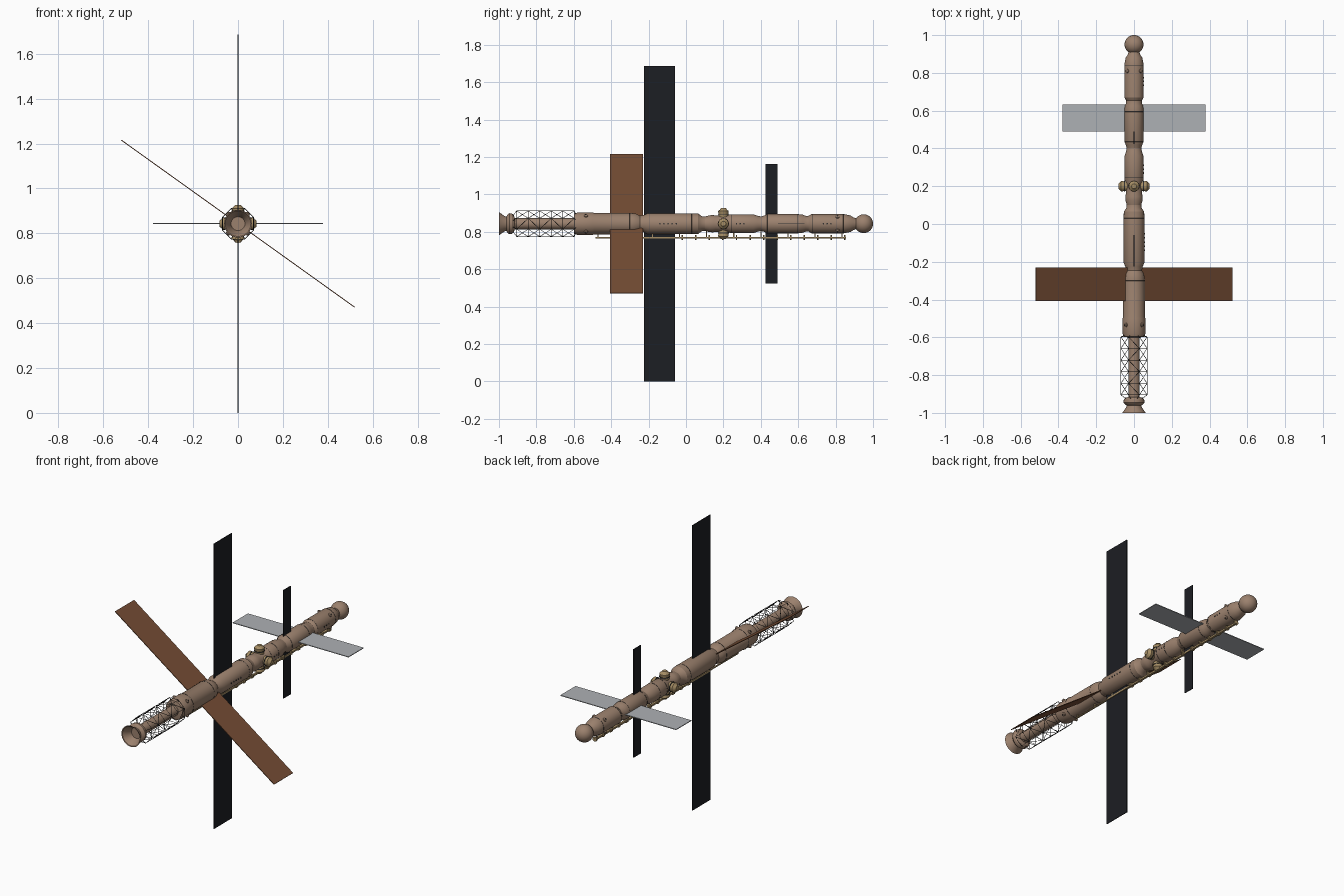
import bpy, bmesh
from math import pi, cos, sin, radians
from mathutils import Vector, Matrix

if "Cube" in bpy.data.objects:
    bpy.data.objects.remove(bpy.data.objects["Cube"])

AX = 0.843  # height of the station axis


def material(name, rgb):
    m = bpy.data.materials.new(name)
    m.diffuse_color = (*rgb, 1)
    m.use_nodes = True
    m.node_tree.nodes["Principled BSDF"].inputs["Base Color"].default_value = m.diffuse_color
    return m


TAN = material("hull tan", (0.33, 0.22, 0.155))
GOLD = material("fitting gold", (0.38, 0.27, 0.13))
BROWN = material("panel brown", (0.18, 0.075, 0.035))
BLACK = material("panel black", (0.012, 0.013, 0.017))
GREY = material("panel grey", (0.42, 0.44, 0.46))
DARK = material("dark trim", (0.03, 0.03, 0.03))


def finish(name, bm, mat, smooth=True):
    bmesh.ops.recalc_face_normals(bm, faces=bm.faces)
    me = bpy.data.meshes.new(name)
    bm.to_mesh(me)
    bm.free()
    ob = bpy.data.objects.new(name, me)
    bpy.context.collection.objects.link(ob)
    me.materials.append(mat)
    if smooth:
        bpy.context.view_layer.objects.active = ob
        ob.select_set(True)
        bpy.ops.object.shade_smooth_by_angle(angle=radians(30))
        ob.select_set(False)
    return ob


def lathe(name, profile, mat, n=40, base=(0, 0, AX), direction=(0, 1, 0)):
    """Revolve (distance along axis, radius) pairs about an axis."""
    bm = bmesh.new()
    rot = Vector((0, 0, 1)).rotation_difference(Vector(direction)).to_matrix()
    rings = []
    for d, r in profile:
        rings.append([bm.verts.new(rot @ Vector((r * cos(2 * pi * i / n), r * sin(2 * pi * i / n), d))
                                   + Vector(base)) for i in range(n)])
    for a, b in zip(rings, rings[1:]):
        for i in range(n):
            j = (i + 1) % n
            bm.faces.new((a[i], a[j], b[j], b[i]))
    bm.faces.new(rings[0])
    bm.faces.new(rings[-1])
    return finish(name, bm, mat)


def box(name, size, center, mat, roll=0):
    bm = bmesh.new()
    bmesh.ops.create_cube(bm, size=1, matrix=Matrix.Translation(center)
                          @ Matrix.Rotation(roll, 4, 'Y') @ Matrix.Diagonal((*size, 1)))
    return finish(name, bm, mat, False)


def wires(name, lines, radius, mat):
    cu = bpy.data.curves.new(name, 'CURVE')
    cu.dimensions = '3D'
    cu.bevel_depth = radius
    cu.bevel_resolution = 0
    for pts, closed in lines:
        sp = cu.splines.new('POLY')
        sp.points.add(len(pts) - 1)
        for p, co in zip(sp.points, pts):
            p.co = (*co, 1)
        sp.use_cyclic_u = closed
    cu.materials.append(mat)
    ob = bpy.data.objects.new(name, cu)
    bpy.context.collection.objects.link(ob)


def ring(y, r, n, turn=0.0):
    return [Vector((r * cos(2 * pi * i / n + turn), y, AX + r * sin(2 * pi * i / n + turn))) for i in range(n)]


# pressurised modules, front to back
lathe("front_module", [(-0.60, 0.035), (-0.595, 0.055), (-0.58, 0.06), (-0.50, 0.06), (-0.49, 0.057),
                       (-0.29, 0.057), (-0.265, 0.053), (-0.245, 0.042)], TAN)
lathe("core_module", [(-0.25, 0.042), (-0.225, 0.046), (-0.205, 0.055), (0.03, 0.055), (0.065, 0.054),
                      (0.085, 0.04), (0.105, 0.038)], TAN)
lathe("node_module", [(0.10, 0.038), (0.125, 0.045), (0.145, 0.046), (0.16, 0.043), (0.22, 0.043),
                      (0.235, 0.05), (0.36, 0.05), (0.385, 0.042), (0.405, 0.038)], TAN)
lathe("science_module", [(0.40, 0.038), (0.42, 0.044), (0.435, 0.051), (0.60, 0.051), (0.625, 0.048),
                         (0.64, 0.042), (0.66, 0.042)], TAN)
lathe("rear_module", [(0.655, 0.042), (0.67, 0.051), (0.845, 0.051), (0.88, 0.044), (0.895, 0.034),
                      (0.92, 0.025)], TAN)
bm = bmesh.new()
bmesh.ops.create_uvsphere(bm, u_segments=32, v_segments=20, radius=0.05,
                          matrix=Matrix.Translation((0, 0.95, AX)))
finish("rear_sphere", bm, TAN)

# spine tube and hollow docking cone at the front
lathe("truss_spine", [(-0.93, 0.03), (-0.59, 0.03)], TAN, 24)
lathe("docking_cone", [(-0.915, 0.028), (-0.92, 0.045), (-0.93, 0.054), (-0.945, 0.056), (-0.955, 0.048),
                       (-0.96, 0.038), (-0.97, 0.041), (-1.0, 0.062), (-0.998, 0.057), (-0.96, 0.033),
                       (-0.95, 0.031)], TAN)

# dark seam lines around the hull
wires("hull_seams", [(ring(y, r, 40), True) for y, r in
                     ((-0.50, 0.06), (-0.30, 0.057), (0.03, 0.0552), (0.245, 0.05), (0.31, 0.05), (0.435, 0.051),
                      (0.595, 0.051), (0.675, 0.051), (0.84, 0.051))], 0.001, DARK)

# octagonal lattice truss around the spine
ys = [-0.905 + 0.0615 * i for i in range(6)]
rings = [ring(y, 0.075, 8, pi / 8) for y in ys]
lines = [(r, True) for r in rings]
lines += [([r[i] for r in rings], False) for i in range(8)]
for k in range(5):
    for i in range(8):
        j = (i + 1) % 8
        a, b = (i, j) if (k + i) % 2 else (j, i)
        lines.append(([rings[k][a], rings[k + 1][b]], False))
for r, s in ((rings[0], ring(-0.925, 0.045, 8, pi / 8)), (rings[-1], ring(-0.59, 0.055, 8, pi / 8))):
    lines += [([r[i], s[i]], False) for i in range(8)]
wires("lattice_truss", lines, 0.0014, DARK)

# solar panels and radiators
box("large_black_panel", (0.004, 0.167, 1.685), (0, -0.142, AX), BLACK)
box("small_black_panel", (0.004, 0.066, 0.64), (0, 0.457, AX), BLACK)
box("grey_radiator", (0.757, 0.142, 0.004), (0, 0.562, AX), GREY)
box("brown_panel", (1.279, 0.177, 0.004), (0, -0.318, AX), BROWN, radians(35.6))

# four docking ports round the node
for name, d in (("right", (1, 0, 0)), ("left", (-1, 0, 0)), ("top", (0, 0, 1)), ("bottom", (0, 0, -1))):
    lathe("node_port_" + name, [(0.03, 0.026), (0.056, 0.026), (0.06, 0.028), (0.068, 0.028), (0.074, 0.02),
                                (0.083, 0.013)], GOLD, 24, (0, 0.2, AX), d)
    bx = Vector((0, 0.2, AX)) + Vector(d) * 0.05
    lathe("port_collar_" + name, [(-0.002, 0.029), (0.002, 0.029)], DARK, 24, bx, d)

# service rail under the hull with clamps
box("rail_beam", (0.012, 1.07, 0.010), (0, 0.32, AX - 0.075), GOLD)
box("rail_front_beam", (0.008, 0.27, 0.006), (0, -0.35, AX - 0.075), GOLD)
for i in range(13):
    y = -0.02 + 0.0725 * i
    lathe(f"rail_clamp_{i}", [(-0.004, 0.014), (0.004, 0.014)], GOLD, 12, (0, y, AX - 0.073))
for i in range(10):
    box(f"rail_strut_{i}", (0.006, 0.006, 0.04), (0, -0.47 + 0.145 * i, AX - 0.057), GOLD)

# portholes on the right side
for i, (y, r) in enumerate([(-0.14 + 0.022 * k, 0.055) for k in range(5)]
                           + [(0.27 + 0.02 * k, 0.05) for k in range(3)]
                           + [(0.735 + 0.02 * k, 0.051) for k in range(3)]):
    lathe(f"porthole_{i}", [(-0.004, 0.004), (0.002, 0.004)], DARK, 12, (r, y, AX), (1, 0, 0))

# thruster clusters
for y, r in ((-0.535, 0.06), (0.81, 0.05)):
    for k in range(4):
        t = pi / 4 + k * pi / 2
        d = Vector((cos(t), 0, sin(t)))
        lathe(f"thruster_{y}_{k}", [(-0.006, 0.012), (0.005, 0.01), (0.008, 0.005)], TAN, 12,
              Vector((0, y, AX)) + d * r, d)
        lathe(f"thruster_tip_{y}_{k}", [(0.0, 0.004), (0.010, 0.004)], DARK, 10,
              Vector((0, y, AX)) + d * r, d)
